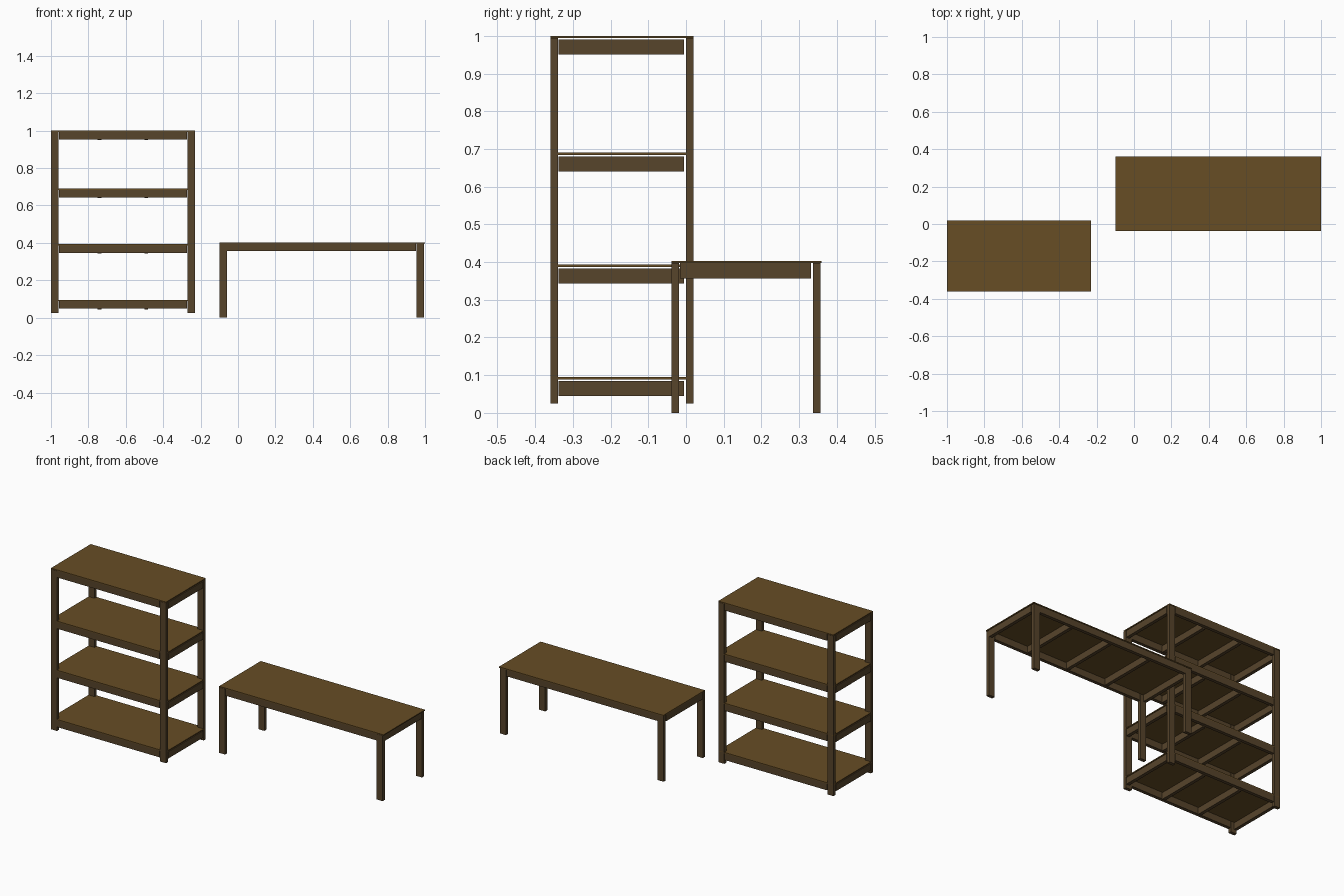
import bpy

if "Cube" in bpy.data.objects:
    bpy.data.objects.remove(bpy.data.objects["Cube"])


def material(name, color):
    m = bpy.data.materials.new(name)
    m.diffuse_color = (*color, 1)
    m.use_nodes = True
    m.node_tree.nodes["Principled BSDF"].inputs["Base Color"].default_value = m.diffuse_color
    return m


board_mat = material("board_wood", (0.135, 0.074, 0.018))
frame_mat = material("frame_wood", (0.095, 0.058, 0.024))
T, W = 0.02, 0.04          # lumber thickness and width
BOARD = 0.006              # board thickness


def box(name, x0, x1, y0, y1, z0, z1, mat=frame_mat):
    bpy.ops.mesh.primitive_cube_add(
        size=1, location=((x0 + x1) / 2, (y0 + y1) / 2, (z0 + z1) / 2))
    o = bpy.context.object
    o.name = name
    o.scale = (x1 - x0, y1 - y0, z1 - z0)
    bpy.ops.object.transform_apply(location=False, rotation=False, scale=True)
    o.data.materials.append(mat)


def legs(name, x0, x1, y0, y1, z0, z1):
    for side, x in (("left", x0), ("right", x1 - W)):
        for end, y in (("front", y0), ("back", y1 - T)):
            box(f"{name}_{end}_{side}_leg", x, x + W, y, y + T, z0, z1)


def frame(name, x0, x1, y0, y1, top, braces, drop):
    # long rails fit between the legs, flush with their outer faces
    for end, y in (("front", y0), ("back", y1 - T)):
        box(f"{name}_{end}_rail", x0 + W + 0.002, x1 - W - 0.002, y, y + T, top - W, top)
    # end rails and evenly spaced cross braces
    step = (x1 - x0 - T) / (braces + 1)
    for i in range(braces + 2):
        x = x0 + i * step
        box(f"{name}_cross_rail_{i}", x, x + T, y0 + T + 0.002, y1 - T - 0.005,
            top - W - drop, top - drop)


# shelving unit
SX0, SX1, SY0, SY1 = -1.0, -0.23, -0.36, 0.02
legs("shelf", SX0, SX1, SY0, SY1, 0.025, 0.993)
for i, z in enumerate((0.095, 0.393, 0.69, 1.0)):
    top = z - BOARD
    frame(f"shelf_{i}", SX0, SX1, SY0, SY1, top, 2, 0.004)
    # lower boards stop behind the front legs, the top board covers them
    front = SY0 if i == 3 else SY0 + T
    box(f"shelf_board_{i}", SX0, SX1, front, SY1, top, z, board_mat)
    if i < 3:
        box(f"shelf_board_lip_{i}", SX0 + W, SX1 - W, SY0, front, top, z, board_mat)

# low table
TX0, TX1, TY0, TY1 = -0.1, 0.995, -0.038, 0.357
legs("table", TX0, TX1, TY0, TY1, 0.0, 0.396)
frame("table", TX0, TX1, TY0, TY1, 0.397, 3, 0.0)
box("table_top", TX0, 1.0, TY0, 0.36, 0.397, 0.403, board_mat)
